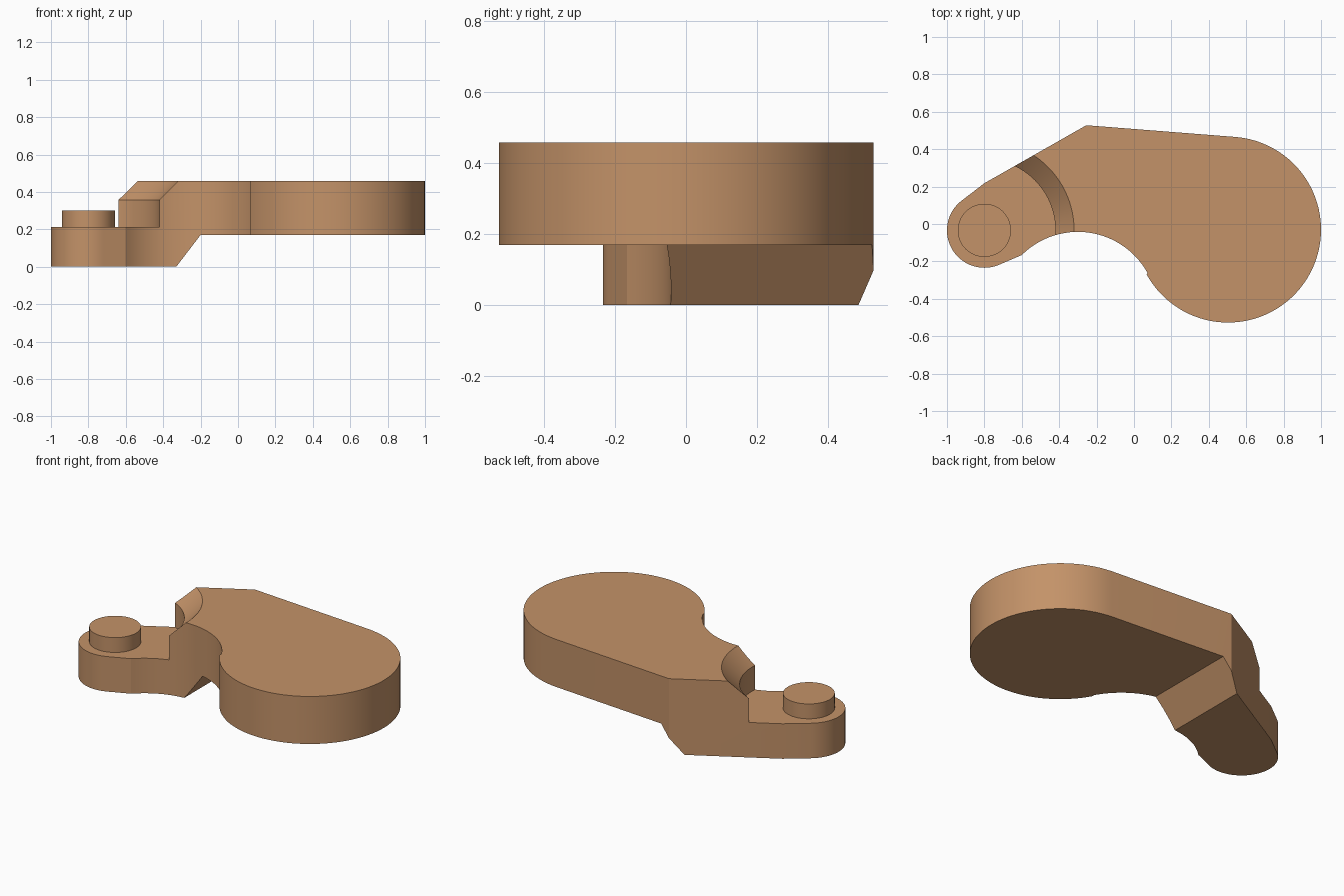
import bpy, bmesh, math

if "Cube" in bpy.data.objects:
    bpy.data.objects.remove(bpy.data.objects["Cube"])

TOP, STEP, UNDER = 0.458, 0.212, 0.17
PIVOT = (-0.8, -0.034)

mat = bpy.data.materials.new("copper")
mat.diffuse_color = (0.55, 0.29, 0.14, 1)
mat.use_nodes = True
mat.node_tree.nodes["Principled BSDF"].inputs["Base Color"].default_value = mat.diffuse_color


def arc(cx, cy, r, a0, a1):
    n = max(2, round(abs(a1 - a0) / 4))
    angles = [math.radians(a0 + (a1 - a0) * i / n) for i in range(n + 1)]
    return [(cx + r * math.cos(a), cy + r * math.sin(a)) for a in angles]


def make_object(name, bm):
    bmesh.ops.recalc_face_normals(bm, faces=bm.faces)
    me = bpy.data.meshes.new(name)
    bm.to_mesh(me)
    bm.free()
    ob = bpy.data.objects.new(name, me)
    bpy.context.collection.objects.link(ob)
    me.materials.append(mat)
    return ob


def prism(name, points, direction):
    bm = bmesh.new()
    face = bm.faces.new([bm.verts.new(p) for p in points])
    new = bmesh.ops.extrude_face_region(bm, geom=[face])["geom"]
    bmesh.ops.translate(bm, vec=direction,
                        verts=[v for v in new if isinstance(v, bmesh.types.BMVert)])
    return make_object(name, bm)


def revolve(name, profile, steps=96):
    # stack of rings around the pivot axis, capped at both ends
    bm = bmesh.new()
    rings = []
    for r, z in profile:
        rings.append([bm.verts.new((PIVOT[0] + r * math.cos(2 * math.pi * i / steps),
                                    PIVOT[1] + r * math.sin(2 * math.pi * i / steps), z))
                      for i in range(steps)])
    for a, b in zip(rings, rings[1:]):
        for i in range(steps):
            j = (i + 1) % steps
            bm.faces.new((a[i], a[j], b[j], b[i]))
    bm.faces.new(rings[0])
    bm.faces.new(rings[-1])
    return make_object(name, bm)


def shade(ob):
    bpy.ops.object.select_all(action='DESELECT')
    ob.select_set(True)
    bpy.context.view_layer.objects.active = ob
    bpy.ops.object.shade_smooth_by_angle(angle=math.radians(12))


# Lever body: plan outline, clockwise from the upper corner
outline = [(-0.255, 0.528)]
outline += arc(0.503, -0.03, 0.497, 85, -151.4)
outline += arc(-0.3, -0.467, 0.425, 28.6, 135)
outline += arc(*PIVOT, 0.2, -66, -233)
outline += [(-0.8, 0.218)]
body = prism("lever_body", [(x, y, 0) for x, y in outline], (0, 0, TOP))

# Underside relief: everything below the wide plate, with a sloped end
relief = [(-0.33 - 0.0765, -0.1), (-0.2, UNDER), (1.2, UNDER), (1.2, -0.1)]
under_cutter = prism("underside_cutter", [(x, -1, z) for x, z in relief], (0, 2, 0))

# Round clearance above the arm, chamfered at the top
clear_cutter = revolve("clearance_cutter",
                       [(0.38, STEP), (0.38, 0.358), (0.58, 0.558)])

for cutter in (under_cutter, clear_cutter):
    mod = body.modifiers.new(cutter.name, 'BOOLEAN')
    mod.operation = 'DIFFERENCE'
    mod.solver = 'EXACT'
    mod.object = cutter
    bpy.context.view_layer.objects.active = body
    bpy.ops.object.modifier_apply(modifier=mod.name)
    bpy.data.objects.remove(cutter)
shade(body)

# Pivot boss on the arm
boss = revolve("pivot_boss", [(0.142, STEP - 0.02), (0.142, 0.302)])
shade(boss)
